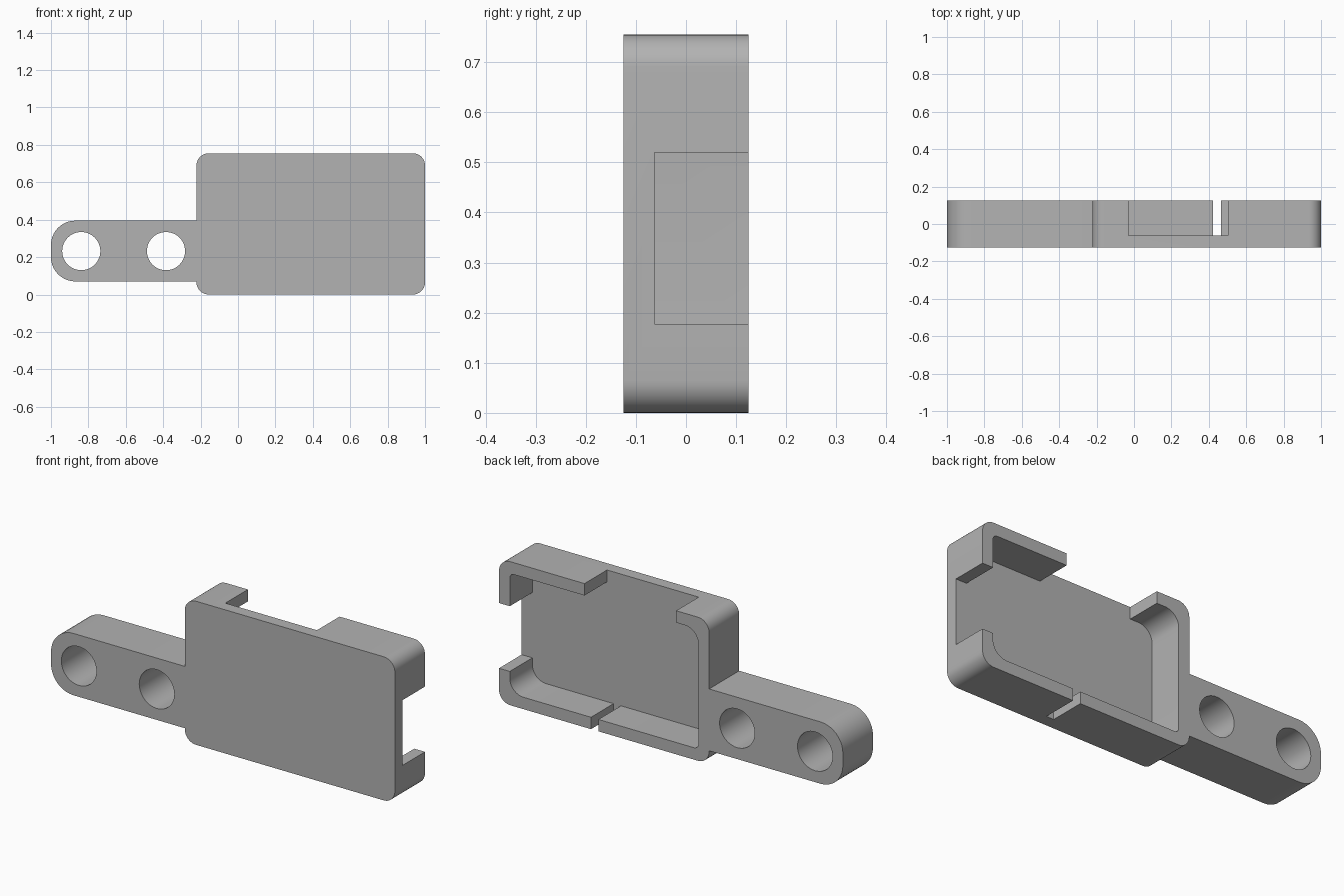
import bpy, bmesh, math
from mathutils import Vector

cube = bpy.data.objects.get("Cube")
if cube:
    bpy.data.objects.remove(cube, do_unlink=True)

FRONT, FLOOR, BACK = -0.125, -0.0625, 0.125
WALL = 0.0625
BEYOND = 0.3  # cutters reach past the back

grey = bpy.data.materials.new("Plain Grey")
grey.use_nodes = True
colour = (0.45, 0.45, 0.45, 1)
grey.diffuse_color = colour
grey.node_tree.nodes["Principled BSDF"].inputs["Base Color"].default_value = colour


def rounded(corners, steps=10):
    """Turn (x, z, radius) right-angle corners into an outline with filleted corners."""
    points = []
    for i, (x, z, r) in enumerate(corners):
        here = Vector((x, z))
        if r == 0:
            points.append(here)
            continue
        to_prev = (Vector(corners[i - 1][:2]) - here).normalized() * r
        to_next = (Vector(corners[(i + 1) % len(corners)][:2]) - here).normalized() * r
        centre = here + to_prev + to_next
        for s in range(steps + 1):
            a = math.pi / 2 * s / steps
            points.append(centre - to_next * math.cos(a) - to_prev * math.sin(a))
    return points


def circle(x, z, r, steps=48):
    return [Vector((x + r * math.cos(2 * math.pi * s / steps),
                    z + r * math.sin(2 * math.pi * s / steps))) for s in range(steps)]


def box(x0, x1, z0, z1):
    return [Vector(p) for p in ((x0, z0), (x1, z0), (x1, z1), (x0, z1))]


def extrude(name, outline, y0, y1):
    """Solid made by sweeping an x-z outline along y."""
    bm = bmesh.new()
    face = bm.faces.new([bm.verts.new((p.x, y0, p.y)) for p in outline])
    swept = bmesh.ops.extrude_face_region(bm, geom=[face])["geom"]
    bmesh.ops.translate(bm, vec=(0, y1 - y0, 0),
                        verts=[v for v in swept if isinstance(v, bmesh.types.BMVert)])
    bmesh.ops.recalc_face_normals(bm, faces=bm.faces)
    mesh = bpy.data.meshes.new(name)
    bm.to_mesh(mesh)
    bm.free()
    mesh.materials.append(grey)
    obj = bpy.data.objects.new(name, mesh)
    bpy.context.collection.objects.link(obj)
    return obj


# Silhouette of tray and mounting arm in one solid
LEFT, RIGHT, TOP = 1.0, -0.222, 0.755
ARM_LOW, ARM_HIGH = 0.07, 0.395
holder = extrude("tray_with_mounting_arm", rounded([
    (RIGHT, 0, 0.065), (LEFT, 0, 0.065), (LEFT, TOP, 0.065), (RIGHT, TOP, 0.065),
    (RIGHT, ARM_HIGH, 0), (-1, ARM_HIGH, 0.13), (-1, ARM_LOW, 0.13), (RIGHT, ARM_LOW, 0),
]), FRONT, BACK)

# Pocket, wall openings and bolt holes
x0, x1, z0, z1 = RIGHT + WALL, LEFT - WALL, WALL, TOP - WALL
pocket = rounded([(x0, z0, 0.025), (x1, z0, 0.08), (x1, z1, 0.025), (x0, z1, 0.08)])
cutters = [
    extrude("pocket_cutter", pocket, FLOOR, BEYOND),
    extrude("top_opening_cutter", box(-0.03, 0.503, 0.5, 1), FLOOR, BEYOND),
    extrude("side_opening_cutter", box(0.8, 1.2, 0.177, 0.52), FLOOR, BEYOND),
    extrude("bottom_slot_cutter", box(0.422, 0.465, -0.2, 0.2), FLOOR, BEYOND),
]
for x in (-0.838, -0.385):
    cutters.append(extrude("bolt_hole_cutter", circle(x, 0.232, 0.102), -BEYOND, BEYOND))

bpy.context.view_layer.objects.active = holder
holder.select_set(True)
for cutter in cutters:
    cutter.hide_render = True
    cut = holder.modifiers.new("Cut", 'BOOLEAN')
    cut.operation = 'DIFFERENCE'
    cut.solver = 'EXACT'
    cut.object = cutter
    bpy.ops.object.modifier_apply(modifier=cut.name)
    bpy.data.objects.remove(cutter, do_unlink=True)

bpy.ops.object.shade_smooth_by_angle(angle=math.radians(30))
